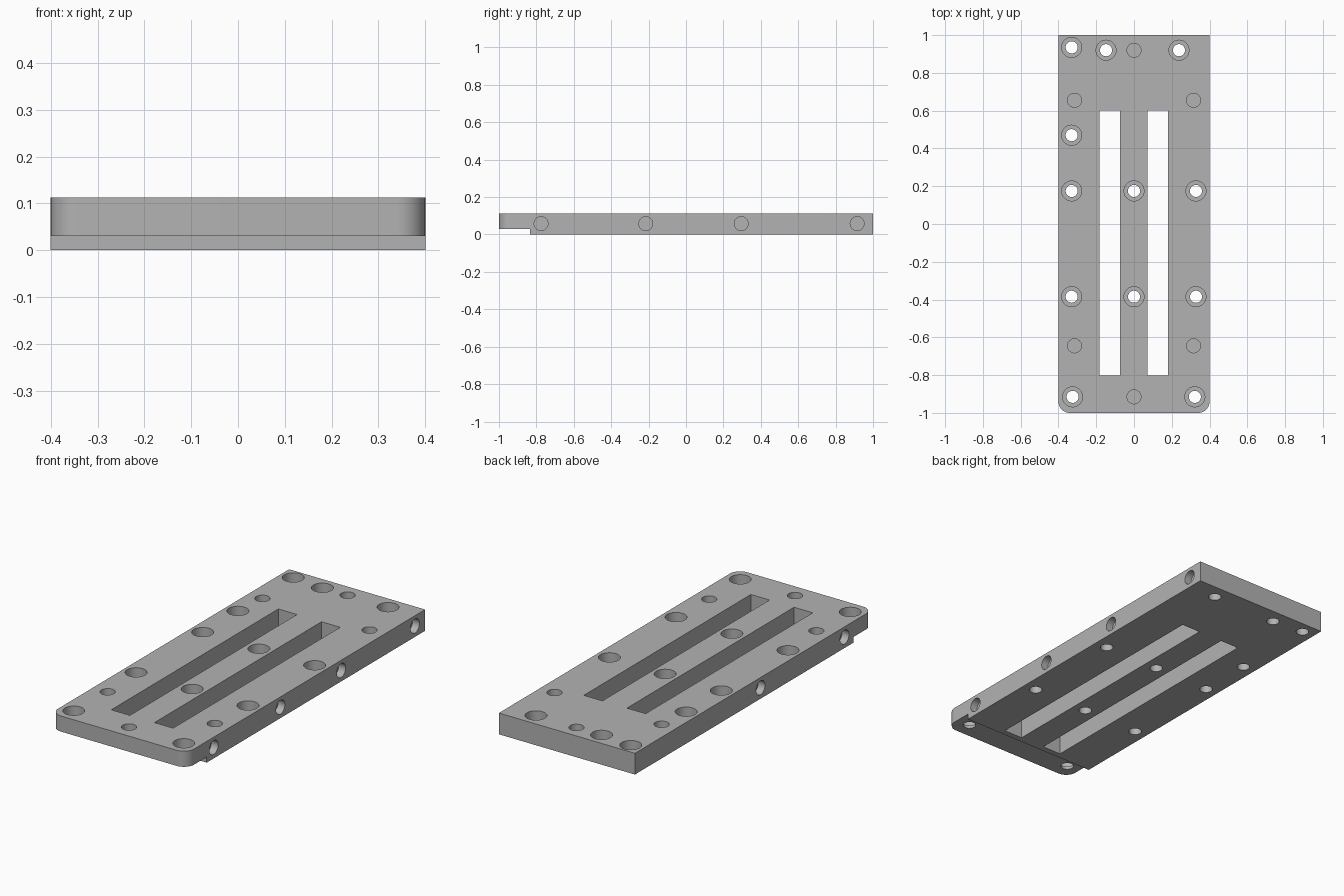
import bpy, bmesh
from math import sin, cos, pi, radians
from mathutils import Matrix, Vector

cube = bpy.data.objects.get("Cube")
if cube:
    bpy.data.objects.remove(cube, do_unlink=True)

W, L, T = 0.4, 1.0, 0.113      # half width, half length, thickness
LEDGE_Y, LEDGE_Z = -0.834, 0.03
R = 0.06                       # front corner radius

metal = bpy.data.materials.new("machined grey")
metal.use_nodes = True
grey = (0.45, 0.45, 0.45, 1)
metal.diffuse_color = grey
metal.node_tree.nodes["Principled BSDF"].inputs["Base Color"].default_value = grey


def make_object(name, bm):
    bmesh.ops.recalc_face_normals(bm, faces=bm.faces)
    mesh = bpy.data.meshes.new(name)
    bm.to_mesh(mesh)
    bm.free()
    mesh.materials.append(metal)
    obj = bpy.data.objects.new(name, mesh)
    bpy.context.collection.objects.link(obj)
    return obj


def add_box(bm, lo, hi):
    lo, hi = Vector(lo), Vector(hi)
    m = Matrix.Translation((lo + hi) / 2) @ Matrix.Diagonal((hi - lo).to_4d())
    bmesh.ops.create_cube(bm, size=1, matrix=m)


def add_turned(bm, profile, matrix, n=40):
    """Closed turned solid from (radius, height) pairs."""
    rings = [[bm.verts.new(matrix @ Vector((r * cos(2 * pi * i / n), r * sin(2 * pi * i / n), h)))
              for i in range(n)] for r, h in profile]
    for a, b in zip(rings, rings[1:]):
        for i in range(n):
            j = (i + 1) % n
            bm.faces.new((a[i], a[j], b[j], b[i]))
    bm.faces.new(rings[0][::-1])
    bm.faces.new(rings[-1])


# Plate outline with rounded front corners
outline = [(W, L), (-W, L)]
for side, start in ((-1, 180), (1, 270)):
    for k in range(13):
        a = radians(start + k * 7.5)
        outline.append((side * (W - R) + R * cos(a), -L + R + R * sin(a)))
bm = bmesh.new()
base = bm.faces.new([bm.verts.new((x, y, 0)) for x, y in outline])
top = bmesh.ops.extrude_face_region(bm, geom=[base])["geom"]
bmesh.ops.translate(bm, vec=(0, 0, T), verts=[v for v in top if isinstance(v, bmesh.types.BMVert)])
plate = make_object("base_plate", bm)

# Cutters: front ledge, slots, counterbored holes, blind holes
bm = bmesh.new()
add_box(bm, (-0.6, -1.2, -0.1), (0.6, LEDGE_Y, LEDGE_Z))
ledge = make_object("ledge_cutter", bm)

bm = bmesh.new()
for lo, hi in ((-0.183, -0.073), (0.071, 0.181)):
    add_box(bm, (lo, -0.803, -0.1), (hi, 0.6, 0.2))

counterbore = [(0.032, -0.1), (0.032, 0.045), (0.053, 0.045), (0.053, 0.2)]
bolts = [(-0.33, 0.935), (-0.148, 0.92), (0.238, 0.92), (-0.33, 0.47),
         (-0.325, -0.915), (0.322, -0.915)]
bolts += [(x, y) for x in (-0.33, 0, 0.328) for y in (0.175, -0.385)]
for x, y in bolts:
    add_turned(bm, counterbore, Matrix.Translation((x, y, 0)))

pins = [(0, 0.92), (0, -0.915)] + [(x, y) for x in (-0.315, 0.315) for y in (0.655, -0.645)]
for x, y in pins:
    add_turned(bm, [(0.037, T - 0.04), (0.037, 0.2)], Matrix.Translation((x, y, 0)))

side_holes = [(1, y) for y in (-0.775, -0.215, 0.295, 0.915)] + [(-1, y) for y in (-0.055, -0.76)]
for side, y in side_holes:
    m = Matrix.Translation((side * W, y, 0.058)) @ Matrix.Rotation(side * pi / 2, 4, 'Y')
    add_turned(bm, [(0.037, -0.04), (0.037, 0.1)], m)
holes = make_object("hole_cutter", bm)

bpy.context.view_layer.objects.active = plate
for cutter in (ledge, holes):
    cutter.hide_render = True
    mod = plate.modifiers.new(cutter.name, 'BOOLEAN')
    mod.operation, mod.solver, mod.object = 'DIFFERENCE', 'EXACT', cutter
    bpy.ops.object.modifier_apply(modifier=mod.name)
    bpy.data.objects.remove(cutter, do_unlink=True)

bpy.ops.object.select_all(action='DESELECT')
plate.select_set(True)
bpy.ops.object.shade_smooth_by_angle(angle=radians(30))
